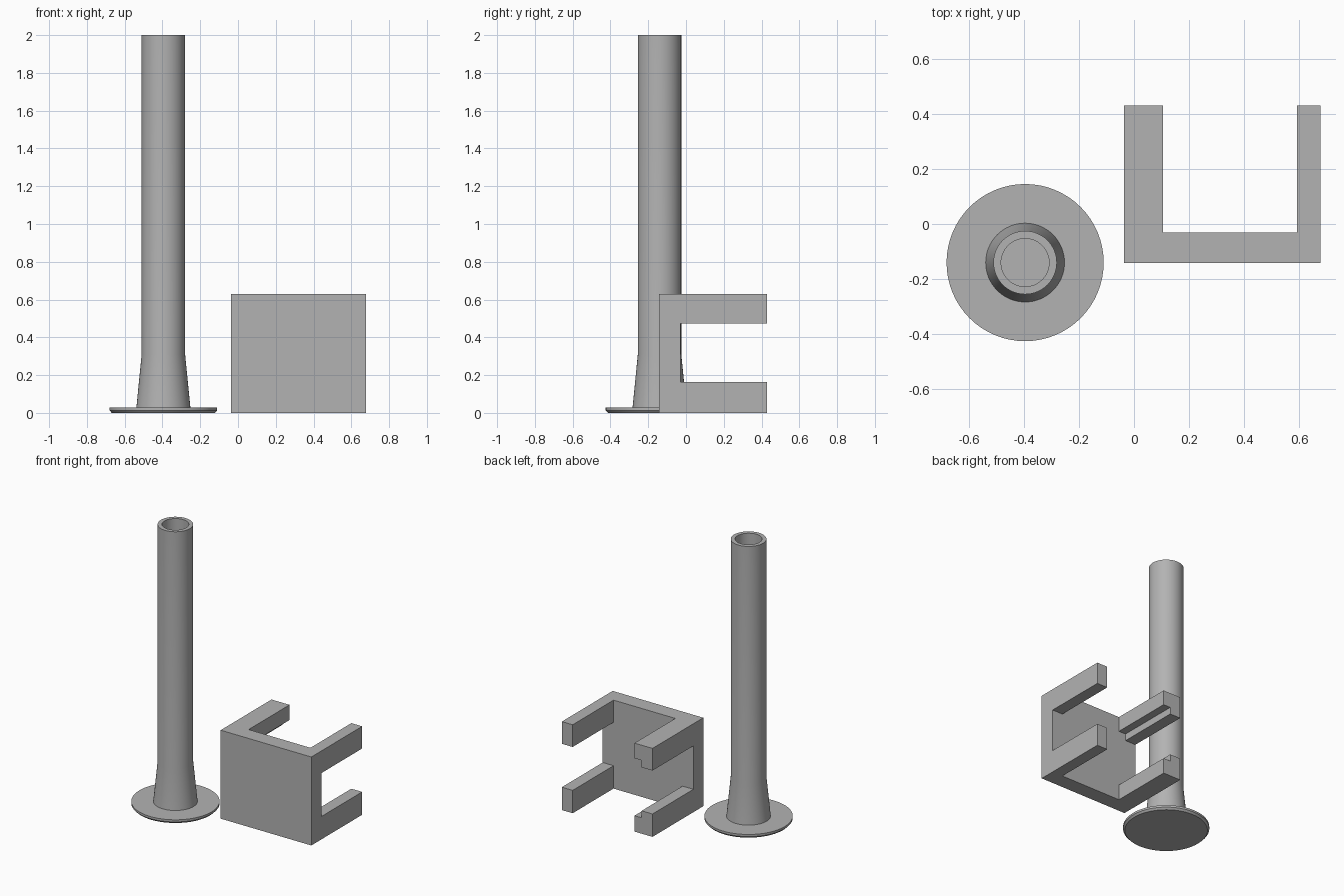
import bpy, bmesh, math
from mathutils import Matrix, Vector

default = bpy.data.objects.get("Cube")
if default:
    bpy.data.objects.remove(default, do_unlink=True)

grey = bpy.data.materials.new("plain grey")
grey.use_nodes = True
colour = (0.45, 0.45, 0.45, 1)
grey.diffuse_color = colour
grey.node_tree.nodes["Principled BSDF"].inputs["Base Color"].default_value = colour


def add_object(name, bm):
    bmesh.ops.recalc_face_normals(bm, faces=bm.faces)
    mesh = bpy.data.meshes.new(name)
    bm.to_mesh(mesh)
    bm.free()
    mesh.materials.append(grey)
    obj = bpy.data.objects.new(name, mesh)
    bpy.context.collection.objects.link(obj)
    return obj


def select(obj):
    bpy.ops.object.select_all(action='DESELECT')
    obj.select_set(True)
    bpy.context.view_layer.objects.active = obj


def box(name, low, high):
    low, high = Vector(low), Vector(high)
    bm = bmesh.new()
    bmesh.ops.create_cube(bm, size=1, matrix=Matrix.Translation((low + high) / 2)
                          @ Matrix.Diagonal((high - low).to_4d()))
    return add_object(name, bm)


def lathe(name, profile, centre, sides=64):
    bm = bmesh.new()
    verts = [bm.verts.new((r, 0, z)) for r, z in profile]
    edges = [bm.edges.new(pair) for pair in zip(verts, verts[1:])]
    bmesh.ops.spin(bm, geom=verts + edges, cent=(0, 0, 0), axis=(0, 0, 1),
                   angle=math.tau, steps=sides, use_duplicate=False)
    bmesh.ops.remove_doubles(bm, verts=bm.verts, dist=0.0005)
    obj = add_object(name, bm)
    obj.location = centre
    select(obj)
    bpy.ops.object.shade_smooth_by_angle(angle=math.radians(25))
    return obj


# Hollow post: chamfered foot disc, flared base, open bore
lathe("hollow_post", [
    (0, 0), (0.273, 0), (0.285, 0.013), (0.285, 0.028),
    (0.143, 0.028), (0.115, 0.31), (0.115, 2),
    (0.087, 2), (0.087, 0.03), (0, 0.03)], (-0.395, -0.14, 0))

# Bracket: block carved down to a front plate with four arms
plate_back = -0.03
bracket = box("bracket", (-0.037, -0.142, 0), (0.677, 0.43, 0.63))
cutters = [
    box("gap_between_sides", (0.105, plate_back, -1), (0.592, 1, 1)),
    box("gap_between_levels", (-1, plate_back, 0.163), (1, 1, 0.472)),
    box("ledge_notch", (0.048, plate_back, 0.113), (0.4, 1, 0.522)),
]
for cutter in cutters:
    cutter.hide_render = True
    select(bracket)
    cut = bracket.modifiers.new("cut", 'BOOLEAN')
    cut.operation = 'DIFFERENCE'
    cut.solver = 'EXACT'
    cut.object = cutter
    bpy.ops.object.modifier_apply(modifier=cut.name)
    bpy.data.objects.remove(cutter, do_unlink=True)
